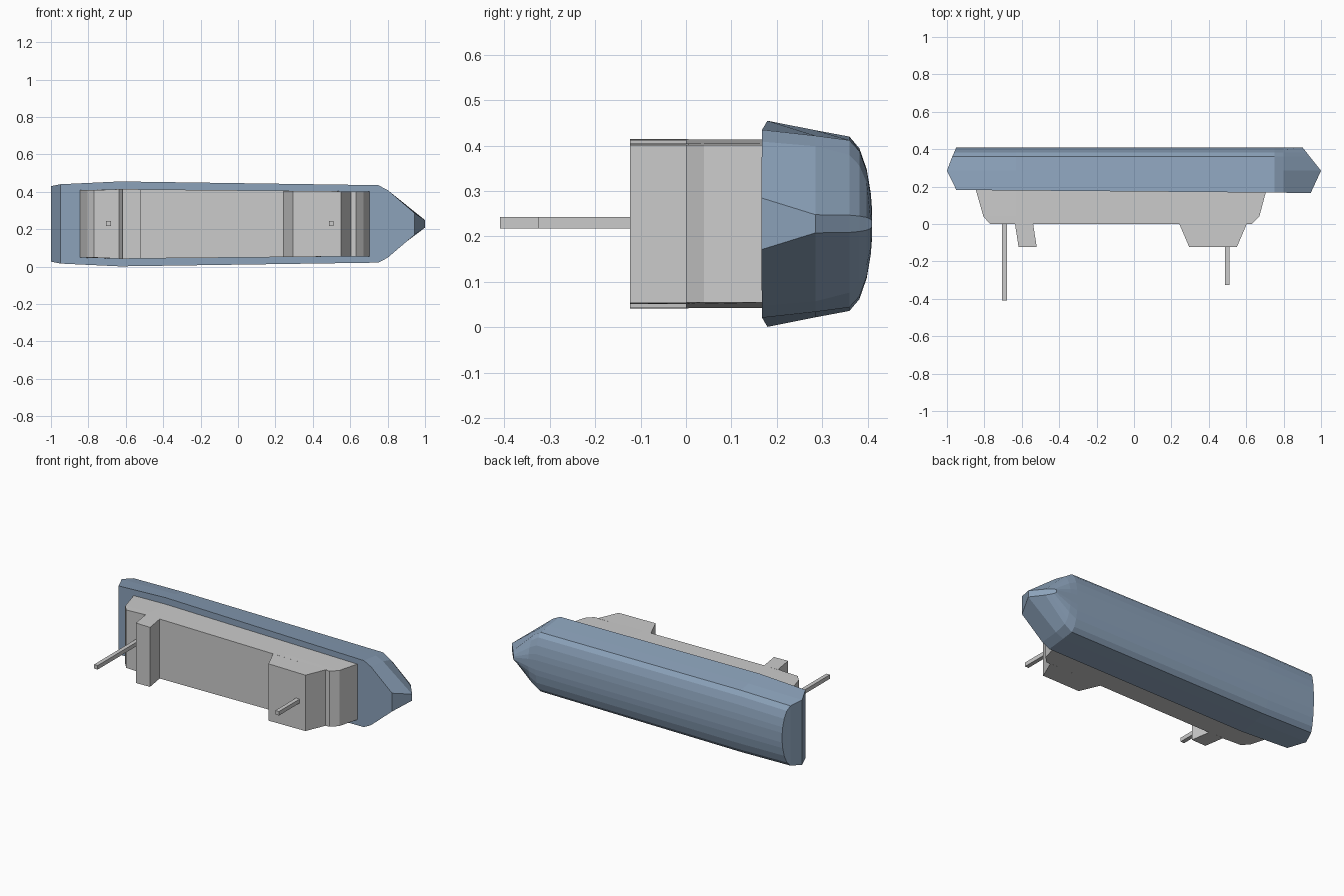
import bpy, bmesh

if "Cube" in bpy.data.objects:
    bpy.data.objects.remove(bpy.data.objects["Cube"])

ZC = 0.228  # centreline height of the ship lying on its side


def finish(name, bm, colour=None):
    bmesh.ops.recalc_face_normals(bm, faces=bm.faces)
    me = bpy.data.meshes.new(name)
    bm.to_mesh(me)
    bm.free()
    ob = bpy.data.objects.new(name, me)
    bpy.context.collection.objects.link(ob)
    if colour:
        mat = bpy.data.materials.new(name + "_paint")
        mat.diffuse_color = colour
        mat.use_nodes = True
        mat.node_tree.nodes["Principled BSDF"].inputs["Base Color"].default_value = mat.diffuse_color
        me.materials.append(mat)
    return ob


def loft(name, rings, colour=None):
    """Join rings of equal length and cap both ends."""
    bm = bmesh.new()
    vs = [[bm.verts.new(p) for p in r] for r in rings]
    n = len(vs[0])
    for a, b in zip(vs, vs[1:]):
        for i in range(n):
            j = (i + 1) % n
            bm.faces.new((a[i], a[j], b[j], b[i]))
    bm.faces.new(vs[0])
    bm.faces.new(vs[-1])
    return finish(name, bm, colour)


def mirrored(outline):
    """Half outline of (x, y, half width) to a ring symmetric about ZC."""
    return ([(x, y, ZC + h) for x, y, h in outline] +
            [(x, y, ZC - h) for x, y, h in reversed(outline)])


# Hull: stacked waterlines from the deck to the keel
# y, stern x, stern half, midship half, shoulder half, bow x, bow half
levels = [
    (None, -0.95, 0.212, 0.227, 0.207, 0.945, 0.057),
    (0.285, -1.0, 0.202, 0.206, 0.194, 1.0, 0.02),
    (0.36, -0.972, 0.186, 0.192, 0.184, 0.94, 0.019),
    (0.382, -0.962, 0.160, 0.166, 0.160, 0.923, 0.017),
    (0.398, -0.955, 0.115, 0.120, 0.116, 0.91, 0.014),
    (0.407, -0.951, 0.065, 0.068, 0.066, 0.903, 0.010),
    (0.41, -0.95, 0.030, 0.030, 0.030, 0.90, 0.006),
]
rings = []
for y, sx, sh, mh, bh, tx, th in levels:
    t = (0.80 - 0.75) / (tx - 0.75)
    pts = [(sx, sh), (-0.63, mh), (0.75, bh),
           (0.80, bh + (th - bh) * t + 0.012 * bh / 0.2), (tx, th)]
    rings.append(mirrored([(x, 0.174 - 0.0085 * x if y is None else y, h)
                           for x, h in pts]))
loft("hull", rings, (0.26, 0.36, 0.49, 1))

# Main deckhouse, with sloping ends
rings = []
for y, x0, x1 in [(0.19, -0.848, 0.71), (0.04, -0.805, 0.67), (0.0, -0.77, 0.63)]:
    rings.append(mirrored([(x0, y, 0.180), (-0.63, y, 0.186),
                           (0.3, y, 0.177), (x1, y, 0.173)]))
loft("deckhouse", rings)


# Upper houses with raked ends
def house(name, x0, x1, top0, top1, h0, h1):
    loft(name, [mirrored([(x0, 0.005, h0), (x1, 0.005, h1)]),
                mirrored([(top0, -0.123, h0), (top1, -0.123, h1)])])


house("aft_house", -0.637, -0.54, -0.617, -0.52, 0.187, 0.185)
house("bridge_house", 0.24, 0.605, 0.295, 0.55, 0.177, 0.174)


# Square masts
def mast(name, x, base, tip):
    r = 0.0125
    loft(name, [[(x + a * r, y, 0.23 + b * r)
                 for a, b in ((-1, -1), (1, -1), (1, 1), (-1, 1))] for y in (base, tip)])


mast("aft_mast", -0.692, 0.01, -0.41)
mast("fore_mast", 0.498, -0.11, -0.326)
